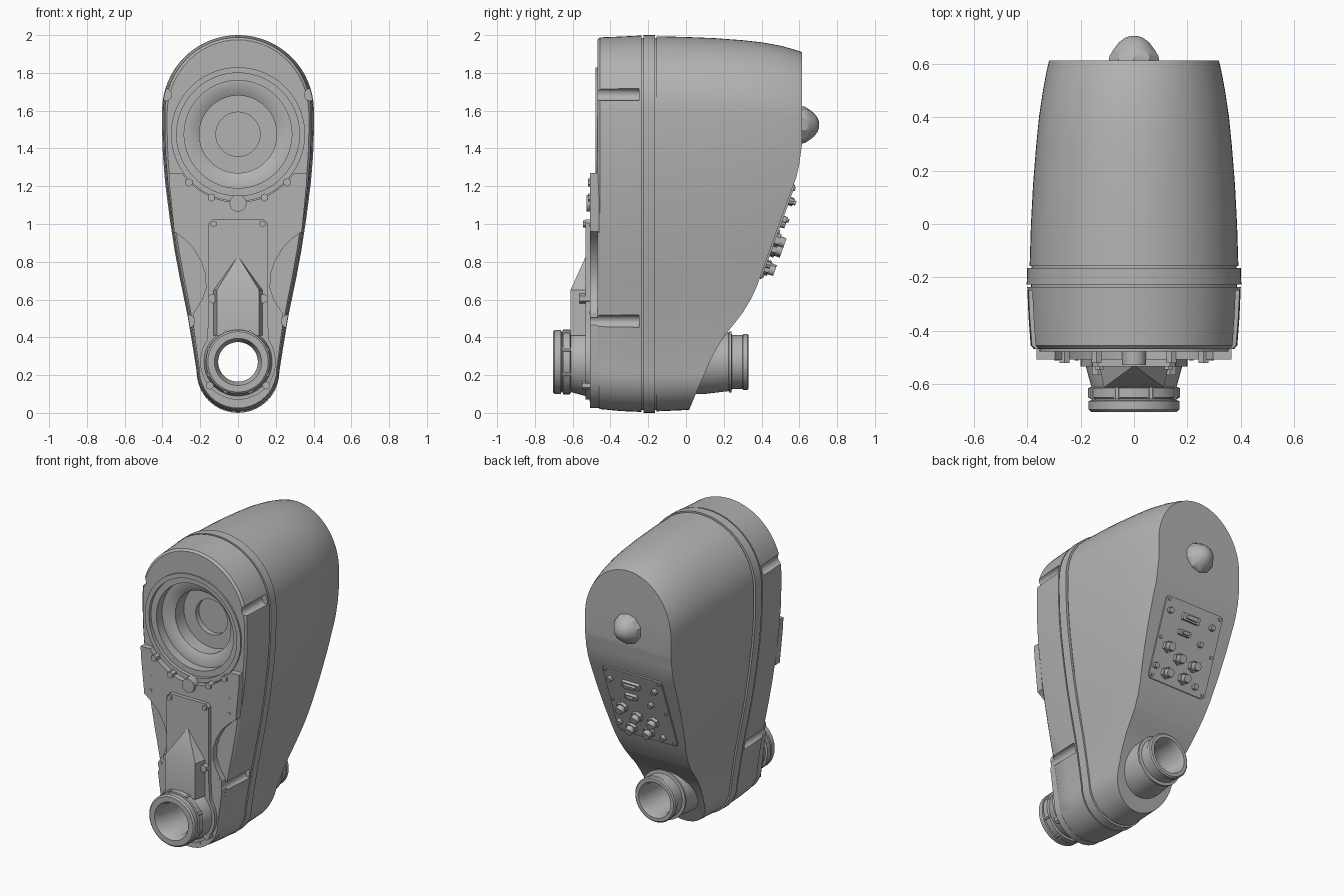
import bpy, bmesh, math
from mathutils import Matrix, Vector

if "Cube" in bpy.data.objects:
    bpy.data.objects.remove(bpy.data.objects["Cube"])

grey = bpy.data.materials.new("housing grey")
grey.use_nodes = True
grey.diffuse_color = (0.45, 0.45, 0.45, 1)
grey.node_tree.nodes["Principled BSDF"].inputs["Base Color"].default_value = (0.45, 0.45, 0.45, 1)
parts = []


def finish(name, bm, keep=True):
    bmesh.ops.remove_doubles(bm, verts=bm.verts, dist=1e-5)
    bmesh.ops.recalc_face_normals(bm, faces=bm.faces)
    me = bpy.data.meshes.new(name)
    bm.to_mesh(me)
    bm.free()
    me.materials.append(grey)
    ob = bpy.data.objects.new(name, me)
    bpy.context.collection.objects.link(ob)
    if keep:
        parts.append(ob)
    else:
        ob.hide_render = True
    return ob


def skin(bm, rings, loop=False):
    """Bridge equal-length closed rings of points."""
    rows = [[bm.verts.new(p) for p in r] for r in rings]
    n = len(rows[0])
    pairs = list(zip(rows, rows[1:])) + ([(rows[-1], rows[0])] if loop else [])
    for a, b in pairs:
        for i in range(n):
            j = (i + 1) % n
            bm.faces.new((a[i], a[j], b[j], b[i]))
    if not loop:
        bm.faces.new(rows[0])
        bm.faces.new(rows[-1])


def prism(name, pts, y0, y1, keep=True):
    bm = bmesh.new()
    skin(bm, [[(x, y, z) for x, z in pts] for y in (y0, y1)])
    return finish(name, bm, keep)


def lathe(name, prof, x, z, seg=48, loop=False, keep=True):
    """Spin (y, radius) points about an axis along y."""
    bm = bmesh.new()
    turn = [math.tau * (i + 0.5) / seg for i in range(seg)]
    skin(bm, [[(x + r * math.cos(t), y, z + r * math.sin(t)) for t in turn] for y, r in prof], loop)
    return finish(name, bm, keep)


def disc(name, x, z, r, y0, y1, seg=24, keep=True):
    return lathe(name, [(y0, r), (y1, r)], x, z, seg, keep=keep)


def cut(ob, *cutters):
    for c in cutters:
        m = ob.modifiers.new("cut", "BOOLEAN")
        m.operation, m.solver, m.object = "DIFFERENCE", "EXACT", c
        bpy.context.view_layer.objects.active = ob
        bpy.ops.object.modifier_apply(modifier=m.name)


def mirrored(half):
    return half + [(-x, z) for x, z in reversed(half) if x > 1e-4]


def arc(cz, r, a0, a1, n):
    return [(r * math.cos(math.radians(a0 + (a1 - a0) * i / n)),
             cz + r * math.sin(math.radians(a0 + (a1 - a0) * i / n))) for i in range(n + 1)]


# Teardrop outline shared by the housing shells
outline = mirrored(arc(1.6, 0.4, 90, 0, 16)
                   + [(.4, 1.5), (.396, 1.37), (.384, 1.22), (.36, 1.03), (.334, .86),
                      (.306, .71), (.267, .52), (.24, .36)] + arc(.218, .218, 0, -90, 10))


def shell(name, sections):
    """Loft the teardrop through (y, half width, bottom, top)."""
    bm = bmesh.new()
    skin(bm, [[(x * w / 0.4, y, lo + z / 2 * (hi - lo)) for x, z in outline]
              for y, w, lo, hi in sections])
    return finish(name, bm)


front = shell("front_housing", [(-.468, .375, .03, 1.975), (-.455, .387, .02, 1.988),
                                (-.35, .395, .01, 1.992), (-.236, .4, .005, 1.998)])
shell_core = shell("seam_core", [(-.24, .386, .015, 1.985), (-.15, .384, .015, 1.985)])
band = shell("seam_band", [(-.226, .402, 0, 2), (-.165, .4, 0, 2)])
rear = shell("rear_housing", [(-.157, .391, .008, 1.994), (0, .386, .015, 1.99), (.15, .378, .02, 1.984),
                              (.3, .366, .03, 1.973), (.4, .356, .04, 1.962), (.5, .341, .05, 1.944),
                              (.57, .328, .06, 1.925), (.613, .318, .06, 1.91)])

# Sloped back face with a scoop above the rear tube
back = [(.62, 1.46), (.611, 1.4), (.6, 1.32), (.585, 1.25), (.375, .67), (.345, .605), (.3, .53),
        (.25, .465), (.205, .41), (.165, .345), (.13, .28), (.1, .21), (.06, .12), (.01, 0),
        (0, -.1), (1, -.1), (1, 1.46)]
bm = bmesh.new()
skin(bm, [[(x, y, z) for y, z in back] for x in (-.6, .6)])
cutters = [finish("back_cutter", bm, False)]
cut(rear, cutters[0])

# Raised lower face plate with waisted sides, and the tall pedestal plate
plate = prism("face_plate", mirrored([(0, 1.27), (.365, 1.27), (.362, 1.2), (.338, .96), (.29, .925),
              (.235, .87), (.195, .8), (.172, .73), (.17, .66), (.19, .6), (.235, .53), (.235, .45)]
              + arc(.23, .205, 0, -90, 10)), -.46, -.508)
pedestal = prism("pedestal_plate", mirrored([(0, 1.025), (.135, 1.025), (.155, 1.005), (.155, .52),
                 (.16, .45)] + arc(.27, .2, 35, -90, 14)), -.5, -.533)

# Large stepped socket, through bore and side grooves
AXIS, TUBE = 1.475, .27
socket = lathe("socket_cutter", [(-.6, .325), (-.455, .325), (-.455, .285), (-.38, .285), (-.37, .205),
               (-.28, .205), (-.28, .117), (-.245, .117)], 0, AXIS, 64, keep=False)
bore = disc("bore_cutter", 0, TUBE, .105, -1, 1, 48, keep=False)
clear = disc("plate_cutter", 0, AXIS, .36, -.7, -.4, 64, keep=False)
cutters += [socket, bore, clear]
for s in (-1, 1):
    for x, z in ((.385, 1.685), (.262, .485)):
        groove = disc("groove_cutter", s * x, z, .033, -.6, -.25, 16, keep=False)
        cutters.append(groove)
        cut(front, groove)
        cut(plate, groove)
cut(front, socket)
cut(plate, clear)
for ob in (front, shell_core, band, rear, plate, pedestal):
    cut(ob, bore)
for c in cutters:
    bpy.data.objects.remove(c)

lathe("socket_rim", [(-.44, .355), (-.478, .355), (-.478, .325), (-.44, .325)], 0, AXIS, 64, True)
lathe("socket_step", [(-.385, .29), (-.395, .29), (-.395, .25), (-.37, .205), (-.36, .21)], 0, AXIS, 64, True)

# Pointed gusset above the front tube
bm = bmesh.new()
for p in [(0, -.53, .83)] + [(s * x, y, z) for s in (-1, 1) for x, y in ((.13, -.53), (.112, -.612))
                             for z in (.41, .65)]:
    bm.verts.new(p)
bmesh.ops.convex_hull(bm, input=bm.verts)
finish("tube_gusset", bm)

# Hollow tubes front and back
lathe("front_tube", [(-.5, .185), (-.53, .182), (-.61, .16), (-.615, .172), (-.65, .172), (-.653, .16),
      (-.66, .16), (-.663, .17), (-.695, .17), (-.704, .16), (-.704, .125), (-.66, .105), (-.5, .105)],
      0, TUBE, 48, True)
lathe("rear_tube", [(-.1, .172), (.1, .17), (.225, .155), (.228, .162), (.24, .162), (.243, .143),
      (.3, .143), (.303, .148), (.325, .148), (.332, .14), (.332, .118), (.29, .105), (-.1, .105)],
      0, TUBE, 48, True)
for i in range(8):
    a = math.tau * (i + .5) / 8
    disc("front_tube_lug", .165 * math.cos(a), TUBE + .165 * math.sin(a), .014, -.655, -.61, 8)

# Rear dome
lathe("rear_dome", [(.6, .1), (.628, .097), (.652, .082), (.68, .06), (.698, .035), (.705, .012)],
      0, 1.525, 10)

# Bolts and pins on the front
disc("locating_boss", 0, 1.11, .045, -.47, -.528)
for s in (-1, 1):
    for x, z, r, y in ((.26, 1.22, .022, -.52), (.14, 1.14, .022, -.52), (.29, 1.09, .008, -.511),
                       (.29, .995, .011, -.512), (.13, 1.0, .018, -.545), (.135, .605, .026, -.565),
                       (.15, .145, .022, -.55), (.07, .07, .01, -.512), (.215, .53, .01, -.512)):
        disc("front_bolt", s * x, z, r, -.46, y, 6)

# Connector panel on the sloped back
up = Vector((0, .34, .94)).normalized()
out = Vector((0, up.z, -up.y))
frame = Matrix.Translation((0, .48, .96)) @ Matrix(((-1, 0, 0), up, out)).transposed().to_4x4()
WIDE, TALL = .44, .53


def spot(u, v, h):
    return frame @ Matrix.Translation(((u - .5) * WIDE, (.5 - v) * TALL, h))


def block(name, u, v, w, t, h, bevel=.01):
    bm = bmesh.new()
    bmesh.ops.create_cube(bm, size=1, matrix=spot(u, v, h / 2 - .005) @ Matrix.Diagonal((w, t, h + .01, 1)))
    edges = [e for e in bm.edges if abs((e.verts[0].co - e.verts[1].co).normalized().dot(out)) > .9]
    bmesh.ops.bevel(bm, geom=edges, offset=bevel, segments=2, profile=.5, affect="EDGES")
    finish(name, bm)


def stud(name, u, v, r, h, seg=6, taper=1):
    bm = bmesh.new()
    bmesh.ops.create_cone(bm, cap_ends=True, segments=seg, radius1=r, radius2=r * taper, depth=h,
                          matrix=spot(u, v, h / 2))
    finish(name, bm)


block("connector_panel", .5, .5, WIDE, TALL, .009, .02)
block("wide_socket", .46, .17, .13, .045, .03)
block("wide_socket_core", .46, .17, .09, .025, .045)
block("narrow_socket", .41, .36, .09, .035, .03)
block("narrow_socket_core", .41, .36, .055, .02, .042)
for u, v in ((.2, .58), (.42, .67), (.69, .685), (.27, .88), (.57, .865)):
    stud("round_connector_nut", u, v, .038, .03)
    stud("round_connector", u, v, .029, .062, 16, .9)
for u, v in ((.1, .165), (.85, .17), (.72, .41), (.07, .84), (.79, .9)):
    stud("small_stud", u, v, .022, .032, 8, .8)
for u in (.05, .95):
    for v in (.04, .5, .96):
        stud("panel_screw", u, v, .011, .017, 8)

# Shading
for ob in bpy.context.selected_objects:
    ob.select_set(False)
for ob in parts:
    ob.select_set(True)
bpy.context.view_layer.objects.active = parts[0]
bpy.ops.object.shade_smooth_by_angle(angle=math.radians(30))
